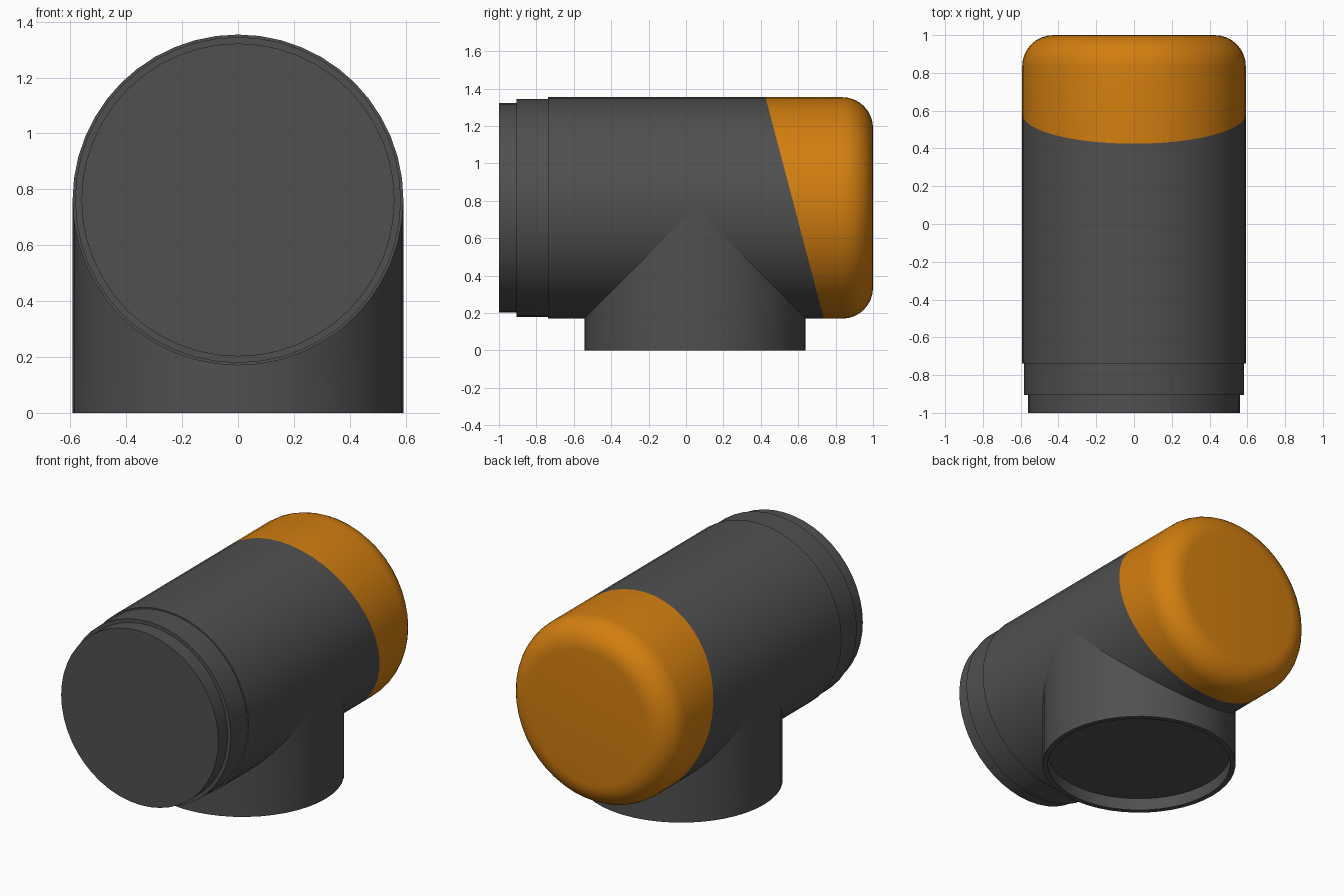
import bpy, bmesh, math
from mathutils import Vector

R = 0.592          # pipe radius
AXIS_Z = 0.762     # height of the horizontal pipe's axis
NECK_Y = 0.048     # centre of the vertical neck
SIDES = 48

cube = bpy.data.objects.get("Cube")
if cube:
    bpy.data.objects.remove(cube, do_unlink=True)


def material(name, color):
    m = bpy.data.materials.new(name)
    m.use_nodes = True
    m.diffuse_color = color
    m.node_tree.nodes["Principled BSDF"].inputs["Base Color"].default_value = color
    return m


dark_grey = material("dark grey plastic", (0.08, 0.08, 0.08, 1))
orange = material("orange plastic", (0.65, 0.21, 0.005, 1))


def rings_to_bmesh(rings, cap_start, cap_end):
    """Skin a list of point rings, optionally closing the ends."""
    bm = bmesh.new()
    loops = [[bm.verts.new(p) for p in ring] for ring in rings]
    for a, b in zip(loops, loops[1:]):
        for i in range(SIDES):
            j = (i + 1) % SIDES
            bm.faces.new((a[i], a[j], b[j], b[i]))
    if cap_start:
        bm.faces.new(loops[0])
    if cap_end:
        bm.faces.new(loops[-1])
    bmesh.ops.recalc_face_normals(bm, faces=bm.faces)
    return bm


def finish(bm, name, mats):
    mesh = bpy.data.meshes.new(name)
    bm.to_mesh(mesh)
    bm.free()
    for m in mats:
        mesh.materials.append(m)
    obj = bpy.data.objects.new(name, mesh)
    bpy.context.collection.objects.link(obj)
    bpy.ops.object.select_all(action="DESELECT")
    obj.select_set(True)
    bpy.context.view_layer.objects.active = obj
    bpy.ops.object.shade_smooth_by_angle(angle=math.radians(30))
    return obj


ANGLES = [2 * math.pi * i / SIDES for i in range(SIDES)]

# Horizontal pipe: stepped front end, rounded back end
profile = [(-1, 0.56), (-0.905, 0.56), (-0.905, 0.583), (-0.738, 0.583), (-0.738, R)]
FILLET = 0.165
for k in range(9):
    t = math.pi / 2 * k / 8
    profile.append((1 - FILLET + FILLET * math.sin(t), R - FILLET + FILLET * math.cos(t)))
rings = [[(r * math.sin(a), y, AXIS_Z + r * math.cos(a)) for a in ANGLES] for y, r in profile]
pipe = rings_to_bmesh(rings, True, True)

# Slanted colour split between the grey pipe and the orange back cap
split_point = Vector((0, 0.581, AXIS_Z))
split_normal = Vector((0, 1.184, 0.312)).normalized()
bmesh.ops.bisect_plane(pipe, geom=pipe.verts[:] + pipe.edges[:] + pipe.faces[:],
                       plane_co=split_point, plane_no=split_normal)
for f in pipe.faces:
    f.material_index = int((f.calc_center_median() - split_point).dot(split_normal) > 0)
finish(pipe, "horizontal_pipe", [dark_grey, orange])


# Vertical neck: mitred into the pipe, with a shallow recess underneath
def neck_ring(r, z):
    return [(r * math.sin(a), NECK_Y + r * math.cos(a), z) for a in ANGLES]


mitre = [(x, y, AXIS_Z - abs(y - NECK_Y)) for x, y, z in neck_ring(R, 0)]
neck = rings_to_bmesh([mitre, neck_ring(R, 0), neck_ring(0.56, 0), neck_ring(0.56, 0.08)],
                      False, True)
finish(neck, "neck", [dark_grey])
